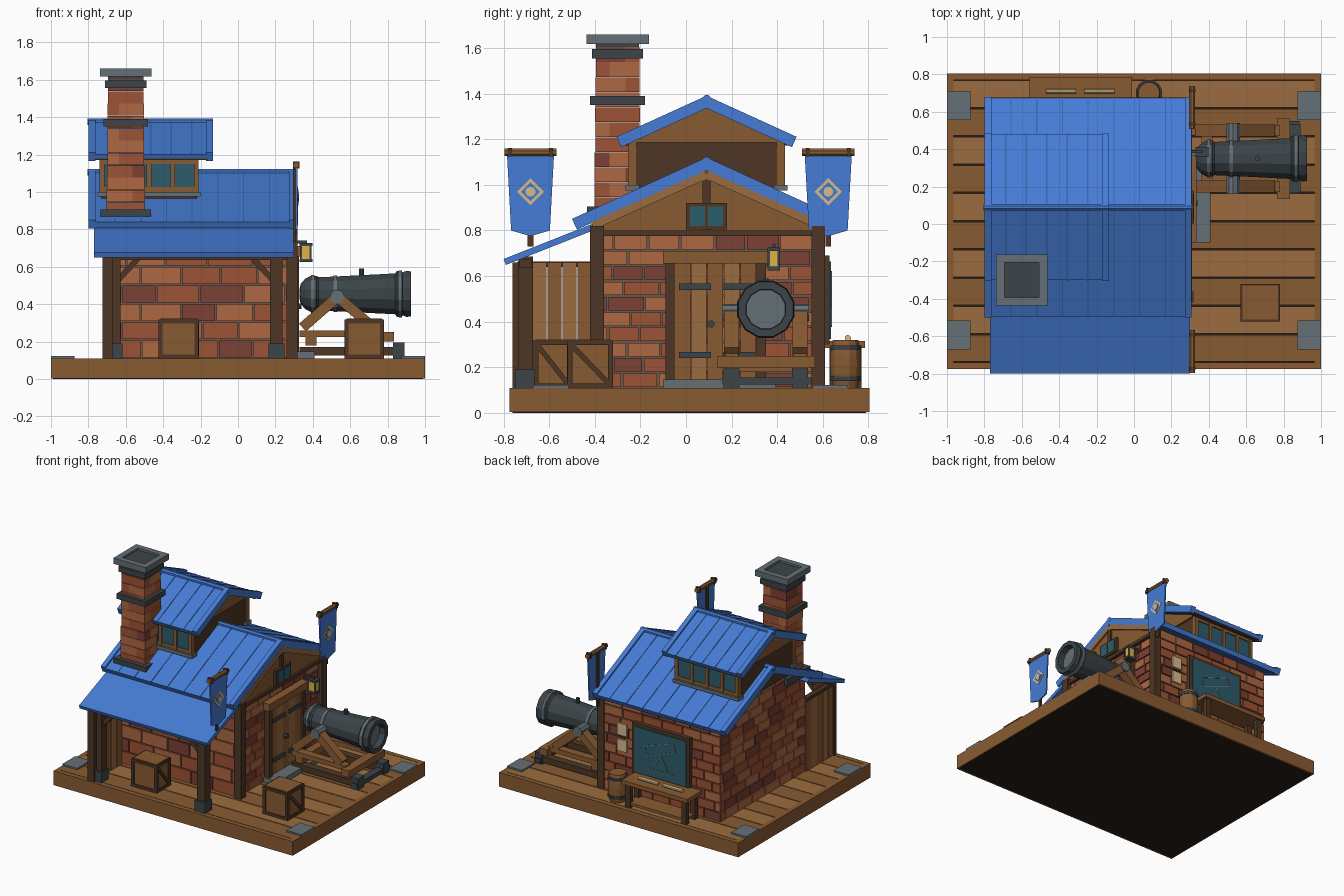
import bpy, bmesh, math, random
from mathutils import Vector, Matrix

if "Cube" in bpy.data.objects:
    bpy.data.objects.remove(bpy.data.objects["Cube"])
random.seed(4)

def mat(name, *c):
    m = bpy.data.materials.new(name)
    m.diffuse_color = (*c, 1)
    m.use_nodes = True
    m.node_tree.nodes["Principled BSDF"].inputs["Base Color"].default_value = m.diffuse_color
    return m
WOOD, LIGHT = mat("wood", .25, .105, .032), mat("light_wood", .33, .15, .05)
DARK, BASE = mat("dark_wood", .075, .037, .018), mat("underside", .02, .012, .007)
BLUE, SEAM = mat("blue_roof", .06, .2, .66), mat("blue_seam", .04, .13, .42)
IRON, STONE = mat("iron", .045, .058, .066), mat("stone", .13, .16, .18)
MORTAR, GLASS = mat("mortar", .14, .10, .075), mat("glass", .025, .11, .15)
BRICKS = [mat("brick_a", .34, .085, .035), mat("brick_b", .42, .14, .055), mat("brick_c", .2, .05, .033)]
CREAM, GLOW = mat("cream", .68, .5, .26), mat("glow", .75, .45, .06)

def finish(name, bm, mats):
    bmesh.ops.recalc_face_normals(bm, faces=bm.faces)
    me = bpy.data.meshes.new(name)
    bm.to_mesh(me); bm.free()
    for m in mats: me.materials.append(m)
    ob = bpy.data.objects.new(name, me)
    bpy.context.collection.objects.link(ob)
    return ob

def add_box(bm, x0, x1, y0, y1, z0, z1, mi=0):
    M = Matrix.Translation(((x0+x1)/2, (y0+y1)/2, (z0+z1)/2)) @ Matrix.Diagonal((x1-x0, y1-y0, z1-z0, 1))
    for v in bmesh.ops.create_cube(bm, size=1, matrix=M)['verts']:
        for f in v.link_faces: f.material_index = mi

def box(name, m, *d):
    bm = bmesh.new(); add_box(bm, *d)
    return finish(name, bm, [m])

def bar(name, m, p, q, w, h):
    """Rectangular bar from p to q."""
    p, q = Vector(p), Vector(q)
    d = q - p
    R = d.to_track_quat('X', 'Z').to_matrix().to_4x4()
    bm = bmesh.new()
    bmesh.ops.create_cube(bm, size=1, matrix=Matrix.Translation((p+q)/2) @ R @ Matrix.Diagonal((d.length, w, h, 1)))
    return finish(name, bm, [m])

def prism(name, m, pts, x0, x1):
    """Extrude a (y, z) outline along x."""
    bm = bmesh.new()
    f = bm.faces.new([bm.verts.new((x0, y, z)) for y, z in pts])
    r = bmesh.ops.extrude_face_region(bm, geom=[f])
    bmesh.ops.translate(bm, vec=(x1-x0, 0, 0), verts=[v for v in r['geom'] if isinstance(v, bmesh.types.BMVert)])
    return finish(name, bm, [m])

def lathe(name, m, prof, origin, axis='Z', n=12):
    """Spin (radius, height) profile round an axis."""
    bm = bmesh.new()
    rings = []
    for r, h in prof:
        ring = []
        for i in range(n):
            a = 2*math.pi*(i+.5)/n
            u, v = r*math.cos(a), r*math.sin(a)
            co = {'Z': (u, v, h), 'X': (h, u, v), 'Y': (u, h, v)}[axis]
            ring.append(bm.verts.new(Vector(co) + Vector(origin)))
        rings.append(ring)
    for a, b in zip(rings, rings[1:]):
        for i in range(n): bm.faces.new((a[i], a[(i+1) % n], b[(i+1) % n], b[i]))
    bm.faces.new(rings[0]); bm.faces.new(rings[-1])
    return finish(name, bm, [m])

# base deck with rim, planks and corner plates
box("base", BASE, -.99, .99, -.76, .79, 0, .1)
for s, (a, b) in (("front", (-.775, -.74)), ("back", (.77, .805))): box(s+"_rim", WOOD, -1, 1, a, b, .003, .11)
for a in (-1, .965): box("side_rim", WOOD, a, a+.035, -.775, .805, .003, .11)
for i in range(10):
    y = -.74 + i*.151
    box("deck_plank", LIGHT if i % 2 else WOOD, -.965, .965, y+.004, y+.147, .095, .11)
for x in (-1, .875):
    for y in (-.67, .555): box("corner_plate", STONE, x, x+.125, y, y+.155, .105, .122)

# house core and brick courses
Y0, Y1, X0, X1, RY = -.41, .60, -.71, .285, .09
prism("house_core", MORTAR, [(Y0+.01, .1), (Y1-.01, .1), (Y1-.01, .83), (RY, 1.05), (Y0+.01, .83)], X0+.01, X1-.01)
def bricks(name, axis, face, out, u0, u1, rows, length, z0=.11, z1=.8):
    bm = bmesh.new(); h = (z1-z0)/rows
    for r in range(rows):
        u = u0 - (length/2 if r % 2 else 0)
        while u < u1 - .01:
            L = length*random.uniform(.85, 1.15)
            a, b = max(u, u0)+.004, min(u+L, u1)-.004
            if b - a > .015:
                f = sorted((face, face-out*.03)); z = z0+r*h
                d = (*f, a, b) if axis == 'x' else (a, b, *f)
                add_box(bm, *d, z+.004, z+h-.004, random.choice((0, 0, 1, 1, 2)))
            u += L
    finish(name, bm, BRICKS)
bricks("front_bricks", 'y', Y0, -1, X0, X1, 7, .21)
bricks("back_bricks", 'y', Y1, 1, X0, X1, 10, .15, .11, .82)
bricks("right_bricks", 'x', X1, 1, Y0, Y1, 10, .15, .11, .78)
bricks("left_bricks", 'x', X0, -1, Y0, Y1, 10, .15, .11, .82)
for i in range(3):
    w = .42 - i*.15
    bricks("left_gable_bricks", 'x', X0, -1, RY-w, RY+w, 1, .15, .82+i*.071, .891+i*.071)
for y in (Y0-.01, Y1-.05): box("corner_post", DARK, .26, .318, y, y+.06, .11, .82)

# right gable with trims and window
prism("gable_boards", WOOD, [(Y0, .78), (Y1, .78), (Y1, .83), (RY, 1.065), (Y0, .83)], .26, .295)
box("gable_beam", DARK, .28, .31, Y0, Y1, .775, .8)
box("king_post", DARK, .28, .308, .072, .108, .8, 1.05)
for s in (-1, 1):
    bar("gable_rafter", LIGHT, (.297, RY+s*.5, .82), (.297, RY, 1.045), .025, .035)
    box("gable_pane", GLASS, .3, .322, RY+s*.04-.033, RY+s*.04+.033, .82, .905)
box("gable_window_frame", DARK, .28, .318, 0, .18, .805, .92)

# roofs: slab per slope, seams, end rails, ridge cap
def slope(name, ya, za, yb, zb, x0, x1, t, step, rails=True):
    d = Vector((yb-ya, zb-za)).normalized()
    n = Vector((-d.y, d.x)); n = n if n.y > 0 else -n
    A, B = Vector((ya, za)), Vector((yb, zb))
    prism(name, BLUE, [A, B, B-n*t, A-n*t], x0, x1)
    k = max(1, round((x1-x0)/step))
    for i in range(1, k):
        x = x0+(x1-x0)*i/k
        prism(name+"_seam", SEAM, [A+n*.003, B+n*.003, B-n*.01, A-n*.01], x-.003, x+.003)
    if rails:
        for x in (x0, x1-.03): prism(name+"_edge_rail", BLUE, [A+n*.012, B+n*.012, B-n*(t+.005), A-n*(t+.005)], x-.003, x+.033)
for s in (-1, 1):
    slope("main_roof", RY, 1.108, RY+s*.585, .84, -.795, .305, .035, .14)
    slope("upper_roof", RY, 1.378, RY+s*.39, 1.2, -.795, -.138, .033, .11)
    box("upper_eave_board", DARK, -.77, -.16, RY+s*.36-.02, RY+s*.36+.02, 1.172, 1.19)
for z, x1 in ((1.105, .31), (1.376, -.133)): lathe("ridge_cap", BLUE, [(.019, -.805), (.019, x1)], (0, RY, z), 'X', 8)
slope("porch_roof", -.37, .845, -.8, .675, -.77, .3, .028, 3, False)

# clerestory with side windows
prism("clerestory", DARK, [(-.22, .93), (.4, .93), (.4, 1.2), (RY, 1.35), (-.22, 1.2)], -.73, -.22)
prism("clerestory_gable", WOOD, [(-.28, 1.185), (.46, 1.185), (RY, 1.355)], -.745, -.205)
for s in (-1, 1):
    y = RY+s*.325
    box("window_sill", STONE, -.75, -.2, y-.03, y+.03, .975, 1.0)
    box("window_header", WOOD, -.74, -.21, y-.018, y+.018, 1.15, 1.19)
    for i in range(5): box("mullion", WOOD, -.74+i*.126, -.714+i*.126, y-.02, y+.02, 1, 1.17)
    for i in range(4): box("window_pane", GLASS, -.714+i*.126, -.614+i*.126, y-.01, y+.01, 1.02, 1.15)
    box("window_bottom_rail", WOOD, -.74, -.21, y-.015, y+.015, 1, 1.025)

# chimney
bm = bmesh.new()
for r in range(11):
    z, o, g = .88+r*.066, (.035 if r % 2 else -.035), .102 - r*.0008 + random.uniform(-.003, .003)
    for (a, b) in ((-g, o), (o, g)):
        for (c, d) in ((-g, -o), (-o, g)):
            add_box(bm, -.6+a, -.6+b, -.3+c, -.3+d, z, z+.064, random.choice((0, 1, 0, 2)))
finish("chimney_bricks", bm, BRICKS)
for nm, m, h, a, b in (("base", IRON, .135, .85, .905), ("band", IRON, .12, 1.35, 1.39), ("collar", IRON, .112, 1.555, 1.595), ("flue", IRON, .094, 1.6, 1.645)):
    box("chimney_"+nm, m, -.6-h, -.6+h, -.3-h, -.3+h, a, b)
for s in (-1, 1):
    box("chimney_cap", STONE, -.737, -.463, -.3+s*.115-.022, -.3+s*.115+.022, 1.617, 1.66)
    box("chimney_cap", STONE, -.6+s*.115-.022, -.6+s*.115+.022, -.437, -.163, 1.617, 1.66)

# porch posts, beam, braces and plank wall
for x in (-.66, .205):
    box("porch_post", DARK, x-.033, x+.033, -.735, -.67, .11, .685)
    box("post_foot", IRON, x-.043, x+.043, -.75, -.665, .11, .19)
    s = 1 if x < 0 else -1
    bar("porch_brace", DARK, (x+s*.02, -.7, .53), (x+s*.13, -.7, .65), .035, .03)
box("porch_beam", DARK, -.72, .26, -.73, -.675, .635, .675)
for i in range(5): box("porch_plank", LIGHT if i % 2 else WOOD, -.715, -.68, -.74+i*.066, -.678+i*.066, .11, .66)
box("porch_wall_end", DARK, -.725, -.67, -.762, -.735, .11, .66)
box("porch_wall_rail", DARK, -.725, -.69, -.74, -.41, .64, .665)

# door, step and lantern
for y in (-.09, .31): box("door_jamb", DARK, .28, .325, y, y+.04, .11, .66)
box("door_lintel", WOOD, .28, .335, -.1, .365, .655, .71)
for i in range(5): box("door_plank", LIGHT if i % 2 else WOOD, .28, .312, -.05+i*.072, .019+i*.072, .14, .655)
for z in (.24, .54):
    for y in (-.03, .16): box("door_strap", IRON, .3, .322, y, y+.14, z, z+.028)
lathe("door_knob", IRON, [(.016, 0), (.016, .03)], (.31, .11, .39), 'X', 8)
box("door_step", STONE, .27, .41, -.1, .395, .11, .147)
box("lantern_glass", GLOW, .335, .39, .362, .408, .64, .71)
for z in (.625, .71): box("lantern_cap", IRON, .33, .397, .357, .413, z, z+.016)
for x in (.332, .383):
    for y in (.358, .402): box("lantern_bar", IRON, x, x+.01, y, y+.01, .63, .72)
box("lantern_arm", IRON, .28, .37, .38, .392, .725, .74)

# cannon barrel and carriage
C = (0, .35, .455)
lathe("cannon_barrel", IRON, [(.03, .33), (.055, .335), (.085, .36), (.1, .39), (.1, .42), (.092, .43), (.095, .5), (.113, .84),
      (.127, .85), (.127, .875), (.118, .88), (.128, .9), (.124, .925), (.09, .925), (.08, .7)], C, 'X', 12)
lathe("cannon_bore", DARK, [(.084, .71), (.084, .725)], C, 'X', 12)
for x, r in ((.39, .105), (.51, .101), (.86, .13)): lathe("barrel_ring", STONE, [(r, x), (r, x+.018)], C, 'X', 12)
lathe("barrel_sight", IRON, [(.014, .55), (.014, .59)], (.66, .35, 0), 'Z', 8)
lathe("trunnion", STONE, [(.038, -.19), (.038, .19)], (.53, .35, .44), 'Y', 10)
for y in (.2, .5):
    box("carriage_rail", WOOD, .33, .78, y-.03, y+.03, .225, .26)
    box("carriage_skid", DARK, .33, .86, y-.03, y+.03, .125, .17)
    box("carriage_foot", IRON, .83, .89, y-.035, y+.035, .11, .195)
    bar("carriage_leg", WOOD, (.345, y, .275), (.545, y, .45), .065, .055)
    bar("carriage_leg", WOOD, (.735, y, .265), (.52, y, .45), .065, .055)
box("front_crossbeam", WOOD, .765, .835, .135, .565, .2, .25)
box("rear_crossbeam", WOOD, .36, .42, .17, .53, .18, .23)
box("front_axle", IRON, .835, .885, .16, .55, .125, .155)

# crates
for x, y, w, d in ((-.425, -.67, .215, .17), (.57, -.52, .21, .2)):
    X, Y = x+w, y+d
    box("crate", WOOD, x+.008, X-.008, y+.008, Y-.008, .11, .31)
    for z in (.11, .297): box("crate_band", DARK, x, X, y, Y, z, z+.02)
    box("crate_lid", WOOD, x+.01, X-.01, y+.01, Y-.01, .3, .322)
    for a in (x, X-.022):
        for b in (y, Y-.022): box("crate_edge", DARK, a, a+.022, b, b+.022, .11, .31)
    for a in (x+.005, X-.005): bar("crate_brace", DARK, (a, y+.02, .295), (a, Y-.02, .13), .012, .022)

# banners
for y in (-.682, .624):
    prism("banner_cloth", BLUE, [(y-.103, 1.13), (y+.103, 1.13), (y+.085, .8), (y, .775), (y-.085, .8)], .308, .318)
    box("banner_pole", DARK, .295, .307, y-.013, y+.013, .73, 1.14)
    lathe("banner_rod", WOOD, [(.017, -.115), (.017, .115)], (.311, y, 1.143), 'Y', 8)
    for s in (-1, 1): box("rod_band", DARK, .293, .329, y+s*.09-.008, y+s*.09+.008, 1.125, 1.162)
    prism("banner_diamond", CREAM, [(y-.06, .97), (y, 1.03), (y+.06, .97), (y, .91)], .316, .321)
    prism("banner_diamond_inset", BLUE, [(y-.042, .97), (y, 1.012), (y+.042, .97), (y, .928)], .317, .3225)
    lathe("banner_disc", CREAM, [(.022, .316), (.022, .325)], (0, y, .97), 'X', 10)

# drawing board, notes, bench and barrel on the back
box("board_frame", DARK, -.47, .01, .59, .63, .3, .69)
box("board_sheet", GLASS, -.445, -.015, .6, .637, .325, .665)
for a, b in (((-.1, .56), (-.34, .47)), ((-.12, .62), (-.36, .54)), ((-.1, .56), (-.12, .62)), ((-.34, .47), (-.36, .54)),
             ((-.22, .5), (-.16, .38)), ((-.22, .5), (-.3, .38)), ((-.12, .38), (-.34, .38))):
    bar("drawn_line", STONE, (-.46-a[0], .638, a[1]), (-.46-b[0], .638, b[1]), .005, .006)
for z in (.43, .55): box("pinned_note", CREAM, .07, .15, .59, .61, z, z+.09)
box("bench_top", WOOD, -.56, -.01, .61, .785, .285, .315)
box("bench_shelf", WOOD, -.53, -.04, .63, .765, .13, .15)
for x in (-.54, -.07):
    for y in (.63, .735): box("bench_leg", DARK, x, x+.04, y, y+.035, .11, .29)
for x in (-.47, -.265): lathe("paper_scroll", CREAM, [(.014, x), (.014, x+.16)], (0, .71, .328), 'X', 8)
lathe("barrel", WOOD, [(.056, .11), (.068, .17), (.07, .215), (.068, .26), (.058, .32)], (.08, .7, 0), 'Z', 12)
for z in (.14, .275): lathe("barrel_hoop", IRON, [(.07, z), (.072, z+.02)], (.08, .7, 0), 'Z', 12)
